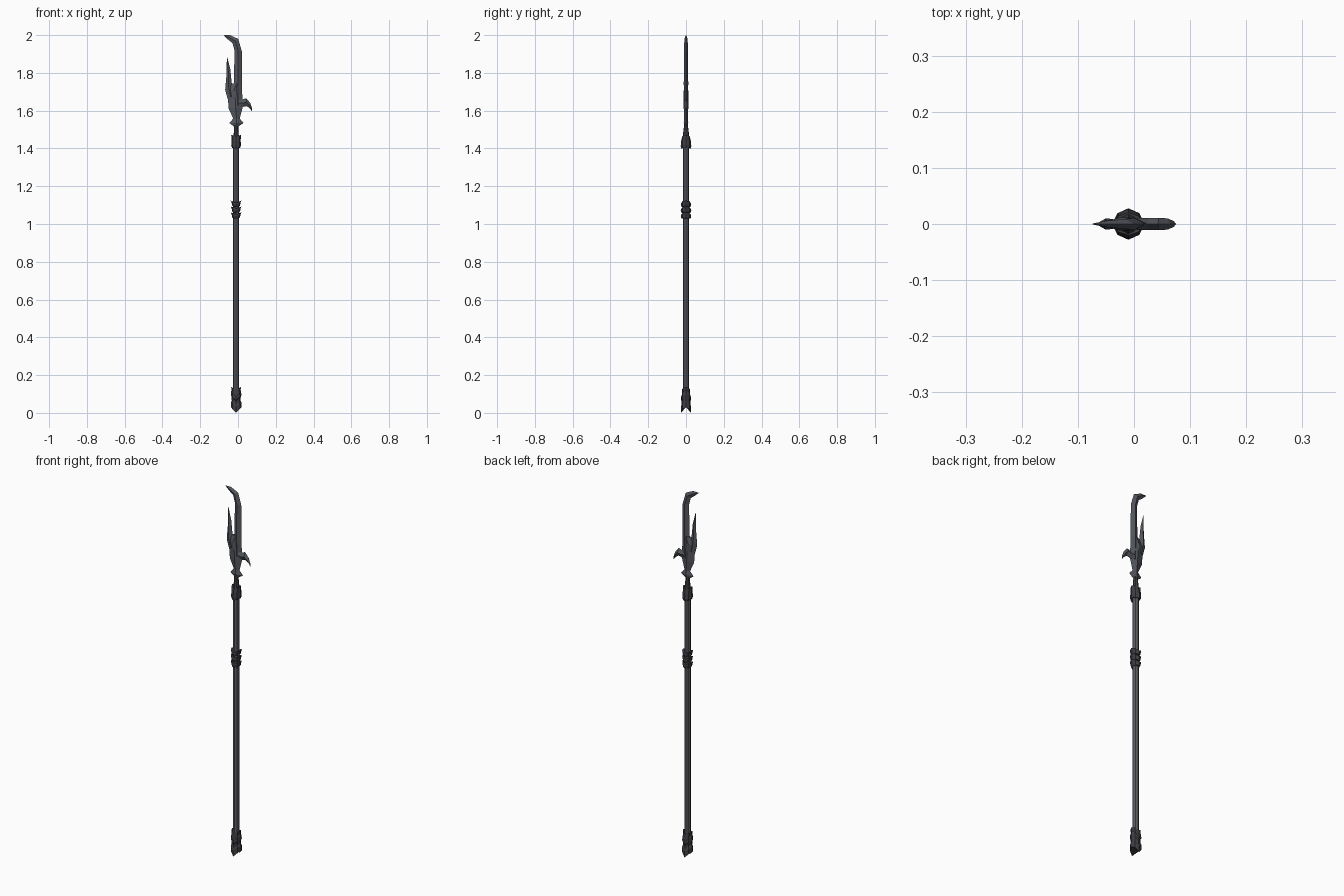
import bpy, bmesh, math

CX = -0.01  # shaft axis


def material(name, rgb):
    m = bpy.data.materials.new(name)
    m.diffuse_color = (*rgb, 1)
    return m


STEEL = material("blade steel", (0.088, 0.095, 0.112))
WOOD = material("shaft grey", (0.115, 0.112, 0.132))
DARK = material("dark fittings", (0.05, 0.05, 0.058))


def loft(name, rings, mat):
    """Skin equal-length closed rings of points and cap both ends."""
    bm = bmesh.new()
    rows = [[bm.verts.new(p) for p in r] for r in rings]
    n = len(rows[0])
    for a, b in zip(rows, rows[1:]):
        for i in range(n):
            j = (i + 1) % n
            bm.faces.new((a[i], a[j], b[j], b[i]))
    bm.faces.new(rows[0][::-1])
    bm.faces.new(rows[-1])
    bmesh.ops.remove_doubles(bm, verts=bm.verts, dist=1e-5)
    bmesh.ops.recalc_face_normals(bm, faces=bm.faces)
    me = bpy.data.meshes.new(name)
    bm.to_mesh(me)
    bm.free()
    me.materials.append(mat)
    ob = bpy.data.objects.new(name, me)
    bpy.context.collection.objects.link(ob)
    return ob


def turned(name, profile, mat, sides=8):
    """Eight-sided fitting; each row is (rx, ry, z, side_lift): chevron rings rise toward +-x."""
    rings = []
    for rx, ry, z, lift in profile:
        ring = []
        for i in range(sides):
            a = math.tau * i / sides
            c = math.cos(a)
            ring.append((CX + rx * c, ry * math.sin(a), z + lift * abs(c)))
        rings.append(ring)
    return loft(name, rings, mat)


def edged(name, stations, mat):
    """Diamond-section blade; each row is (edge1 x, z, edge2 x, z, half thickness)."""
    rings = []
    for x1, z1, x2, z2, t in stations:
        mx, mz = (x1 + x2) / 2, (z1 + z2) / 2
        rings.append([(x1, 0, z1), (mx, -t, mz), (x2, 0, z2), (mx, t, mz)])
    return loft(name, rings, mat)


# Shaft
turned("shaft", [(0.016, 0.016, 0.05, 0), (0.016, 0.016, 1.43, 0)], WOOD)

# Wedge-ended butt cap with chevron bands
turned("butt_cap", [
    (0.028, 0.027, 0.0, 0.03), (0.028, 0.027, 0.035, 0.02),
    (0.023, 0.023, 0.042, 0.025), (0.025, 0.023, 0.062, 0.025),
    (0.028, 0.027, 0.068, 0.025), (0.026, 0.026, 0.085, 0.03),
    (0.023, 0.023, 0.09, 0.03), (0.027, 0.020, 0.125, 0.012),
    (0.014, 0.014, 0.122, 0)], DARK)

# Three chevron grip rings
for i in range(3):
    z = 1.028 + 0.031 * i
    turned(f"grip_ring_{i + 1}", [
        (0.014, 0.014, z, 0.0), (0.021, 0.024, z, 0.008),
        (0.024, 0.028, z + 0.014, 0.011), (0.029, 0.025, z + 0.022, 0.012),
        (0.014, 0.014, z + 0.026, 0.0)], DARK)

# Head collar and tapered neck
turned("head_collar", [
    (0.014, 0.014, 1.405, 0), (0.022, 0.027, 1.398, 0.006),
    (0.026, 0.028, 1.412, 0.004), (0.024, 0.026, 1.44, 0),
    (0.026, 0.020, 1.462, 0.01), (0.012, 0.014, 1.464, 0)], DARK)
turned("neck", [(0.017, 0.019, 1.45, 0), (0.012, 0.015, 1.485, 0),
                (0.011, 0.009, 1.53, 0)], DARK)

# Blade body with flared base
edged("blade_body", [
    (-0.022, 1.517, 0.002, 1.517, 0.010), (-0.046, 1.535, 0.030, 1.535, 0.012),
    (-0.025, 1.558, 0.009, 1.558, 0.011), (-0.049, 1.61, 0.024, 1.615, 0.012),
    (-0.054, 1.67, 0.024, 1.67, 0.012), (-0.068, 1.71, 0.021, 1.70, 0.012),
    (-0.034, 1.745, 0.020, 1.745, 0.010)], STEEL)

# Long hooked main blade
edged("main_blade", [
    (-0.022, 1.62, 0.024, 1.62, 0.009), (-0.021, 1.74, 0.021, 1.74, 0.012),
    (-0.019, 1.92, 0.020, 1.915, 0.011), (-0.029, 1.958, 0.001, 1.98, 0.009),
    (-0.052, 1.976, -0.042, 2.0, 0.006), (-0.075, 1.997, -0.072, 2.0, 0.001)], STEEL)

# Side prong
edged("side_prong", [
    (-0.054, 1.66, -0.022, 1.68, 0.009), (-0.068, 1.71, -0.033, 1.745, 0.010),
    (-0.061, 1.79, -0.041, 1.82, 0.007), (-0.059, 1.885, -0.057, 1.883, 0.001)], STEEL)

# Back hook
edged("back_hook", [
    (0.000, 1.675, 0.000, 1.61, 0.010), (0.024, 1.66, 0.026, 1.62, 0.011),
    (0.043, 1.666, 0.045, 1.624, 0.011), (0.064, 1.642, 0.056, 1.617, 0.010),
    (0.075, 1.612, 0.067, 1.607, 0.005), (0.074, 1.597, 0.073, 1.597, 0.001)], STEEL)
